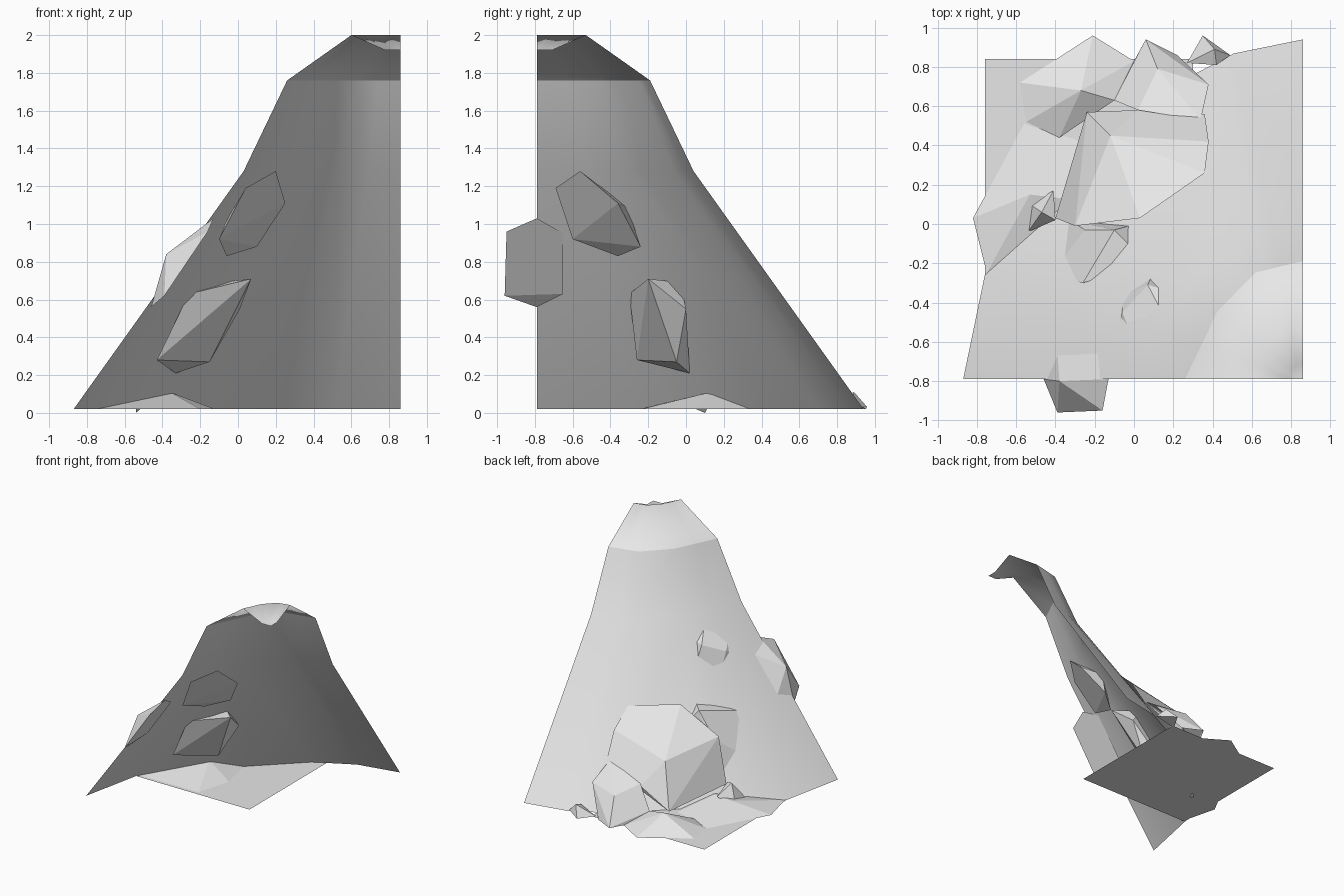
import bpy, bmesh, math
from mathutils import Vector

if "Cube" in bpy.data.objects:
    bpy.data.objects.remove(bpy.data.objects["Cube"])

AXIS = (0.86, -0.79)                      # mountain centre, at the front right corner
ANGLES = (0, 18, 38, 66, 78, 90)          # quarter turn, from -x round to +y
OUTWARD = Vector((-0.7, 0.7, 0.1))        # general direction the slope faces

stone = bpy.data.materials.new("grey stone")
stone.diffuse_color = (0.8, 0.8, 0.8, 1)
stone.use_nodes = True
stone.node_tree.nodes["Principled BSDF"].inputs["Base Color"].default_value = stone.diffuse_color


def make_object(name, bm, smooth):
    mesh = bpy.data.meshes.new(name)
    for f in bm.faces:
        f.smooth = smooth
    bm.to_mesh(mesh)
    bm.free()
    mesh.materials.append(stone)
    ob = bpy.data.objects.new(name, mesh)
    bpy.context.collection.objects.link(ob)
    return ob


def quarter_shell(name, profile):
    """Open quarter turn; profile rows are (radius, height, scales per angle)."""
    bm = bmesh.new()
    rows = []
    for r, z, scales in profile:
        rows.append([bm.verts.new((AXIS[0] - r * k * math.cos(math.radians(a)),
                                   AXIS[1] + r * k * math.sin(math.radians(a)), z))
                     for a, k in zip(ANGLES, scales)])
    for top, low in zip(rows, rows[1:]):
        for j in range(len(ANGLES) - 1):
            bm.faces.new((top[j], top[j + 1], low[j + 1], low[j]))
    bmesh.ops.remove_doubles(bm, verts=bm.verts, dist=0.0005)
    return make_object(name, bm, True)


def rock(name, *points, open_back=False):
    """Faceted boulder wrapped around a few corner points."""
    bm = bmesh.new()
    for p in points:
        bm.verts.new(p)
    bmesh.ops.convex_hull(bm, input=bm.verts[:])
    loose = [v for v in bm.verts if not v.link_faces]
    bmesh.ops.delete(bm, geom=loose, context='VERTS')
    bmesh.ops.recalc_face_normals(bm, faces=bm.faces[:])
    if open_back:
        bm.normal_update()
        back = [f for f in bm.faces if f.normal.dot(OUTWARD) < 0.05 or f.normal.z < -0.3]
        bmesh.ops.delete(bm, geom=back, context='FACES')
    bmesh.ops.dissolve_limit(bm, angle_limit=math.radians(10),
                             verts=bm.verts[:], edges=bm.edges[:])
    return make_object(name, bm, False)


# Mountain slope and peak share the ring at z = 1.76
upper = (1, 0.91, 0.925, 0.99, 0.975, 1)
middle = (1, 0.935, 0.915, 0.955, 0.97, 1)
lower = (1, 0.985, 0.90, 0.945, 0.98, 1)
quarter_shell("mountain_slope", [(0.60, 1.76, upper), (0.83, 1.28, middle),
                                 (1.73, 0.02, lower)])
quarter_shell("mountain_peak", [(0.0, 1.92, upper), (0.08, 1.92, upper),
                                (0.26, 2.0, upper), (0.60, 1.76, upper)])

# Flat ground plate under the back left foot
bm = bmesh.new()
bm.faces.new([bm.verts.new((x, y, 0.02)) for x, y in
              ((-0.76, -0.275), (0.30, -0.275), (0.30, 0.84), (-0.76, 0.84))])
make_object("ground_plate", bm, False)

# Boulders set into the slope
rock("upper_boulder",
     (0.04, -0.69, 1.19), (0.2, -0.56, 1.28), (0.25, -0.36, 1.11), (0.1, -0.24, 0.88),
     (-0.06, -0.36, 0.83), (-0.1, -0.6, 0.92), (0.03, -0.58, 1.16), (-0.06, -0.45, 1.02),
     (0.07, -0.31, 1.09))
rock("middle_boulder",
     (-0.25, -0.03, 0.48), (-0.26, -0.3, 0.63), (-0.1, -0.03, 0.69), (0.07, -0.2, 0.71),
     (-0.43, -0.26, 0.28), (-0.33, 0.02, 0.21), (-0.15, -0.05, 0.27), (0.01, 0.0, 0.55))
rock("side_boulder",
     (-0.13, -0.79, 1.03), (-0.17, -0.65, 0.95), (-0.39, -0.65, 0.63), (-0.46, -0.79, 0.56),
     (-0.39, -0.96, 0.62), (-0.16, -0.95, 0.96), (-0.38, -0.8, 0.84))
rock("large_boulder",
     (-0.12, 0.45, 0.45), (-0.24, 0.57, 0.1), (-0.4, 0.03, 0.17), (-0.3, -0.01, 0.53),
     (0.03, 0.03, 0.73), (0.36, 0.26, 0.72), (0.38, 0.42, 0.57), (0.36, 0.56, 0.34),
     (0.02, 0.58, 0.25), open_back=True)

# Rocks around the foot
rock("back_boulder",
     (0.12, 0.79, 0.22), (0.34, 0.53, 0.37), (0.02, 0.58, 0.27), (-0.1, 0.63, 0.09),
     (0.06, 0.94, 0.02), (0.38, 0.71, 0.24), (0.22, 0.86, 0.02), (0.0, 0.83, 0.02),
     open_back=True)
rock("back_flat_rock",
     (-0.58, 0.72, 0.02), (-0.21, 0.96, 0.02), (0.0, 0.83, 0.02), (-0.1, 0.63, 0.09),
     (-0.27, 0.68, 0.14), (-0.38, 0.44, 0.03), (-0.55, 0.52, 0.02))
rock("left_flat_rock",
     (-0.82, 0.03, 0.02), (-0.56, 0.51, 0.02), (-0.53, 0.15, 0.11), (-0.36, 0.13, 0.11),
     (-0.75, -0.25, 0.02), (-0.2, -0.24, 0.02), (-0.12, 0.05, 0.02), (-0.2, 0.4, 0.02))
rock("small_back_rock",
     (0.27, 0.82, 0.02), (0.35, 0.96, 0.03), (0.41, 0.89, 0.11), (0.49, 0.86, 0.03),
     (0.42, 0.81, 0.08))
rock("small_left_rock",
     (-0.54, -0.04, 0.06), (-0.53, 0.1, 0.07), (-0.41, 0.17, 0.12), (-0.4, 0.02, 0.18),
     (-0.47, 0.06, 0.21), (-0.54, 0.1, 0.0))
